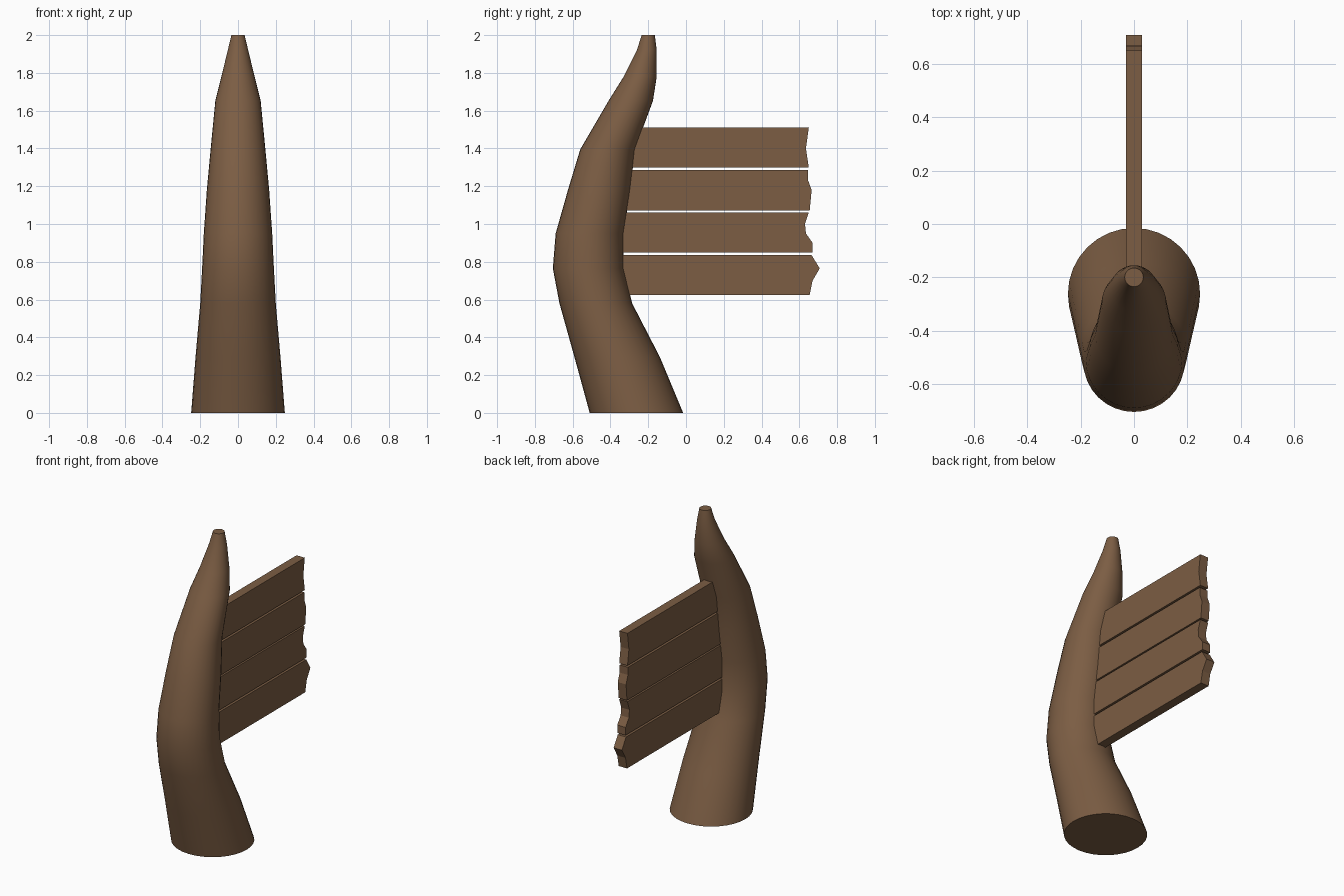
import bpy, bmesh, math

if "Cube" in bpy.data.objects:
    bpy.data.objects.remove(bpy.data.objects["Cube"])

wood = bpy.data.materials.new("brown wood")
wood.diffuse_color = (0.2, 0.11, 0.057, 1)
wood.use_nodes = True
wood.node_tree.nodes["Principled BSDF"].inputs["Base Color"].default_value = wood.diffuse_color


def make_object(name, bm):
    bmesh.ops.recalc_face_normals(bm, faces=bm.faces)
    mesh = bpy.data.meshes.new(name)
    bm.to_mesh(mesh)
    bm.free()
    mesh.materials.append(wood)
    obj = bpy.data.objects.new(name, mesh)
    bpy.context.collection.objects.link(obj)
    return obj


# Curved tapering post: rings given as (height, front y, back y, half width)
rings = [(0, -.51, -.015, .248), (.293, -.59, -.137, .225), (.58, -.67, -.285, .2),
         (.765, -.705, -.33, .19), (.95, -.69, -.33, .181), (1.18, -.625, -.295, .165),
         (1.395, -.56, -.27, .145), (1.652, -.41, -.175, .12), (1.78, -.33, -.155, .088),
         (1.92, -.26, -.155, .054), (2.0, -.235, -.165, .035)]
SIDES = 32
bm = bmesh.new()
loops = []
for z, front, back, rx in rings:
    cy, ry = (front + back) / 2, (back - front) / 2
    loops.append([bm.verts.new((rx * math.cos(a), cy + ry * math.sin(a), z))
                  for a in (2 * math.pi * i / SIDES for i in range(SIDES))])
for lo, hi in zip(loops, loops[1:]):
    for i in range(SIDES):
        j = (i + 1) % SIDES
        bm.faces.new((lo[i], lo[j], hi[j], hi[i]))
bm.faces.new(loops[0][::-1])
bm.faces.new(loops[-1])
post = make_object("curved_post", bm)
bpy.context.view_layer.objects.active = post
post.select_set(True)
bpy.ops.object.shade_smooth_by_angle(angle=math.radians(40))

# Broken planks: inner end y, then the jagged outer edge as (y, z) from bottom to top
planks = [
    (-.42, [(.655, .625), (.67, .70), (.708, .765), (.665, .835)]),
    (-.42, [(.67, .848), (.67, .90), (.635, .95), (.63, 1.0), (.65, 1.062)]),
    (-.40, [(.655, 1.072), (.665, 1.18), (.645, 1.235), (.645, 1.285)]),
    (-.34, [(.65, 1.298), (.635, 1.40), (.65, 1.51)]),
]
for n, (inner, edge) in enumerate(planks, 1):
    bm = bmesh.new()
    outline = [(inner, edge[0][1])] + edge + [(inner, edge[-1][1])]
    face = bm.faces.new([bm.verts.new((-.03, y, z)) for y, z in outline])
    ext = bmesh.ops.extrude_face_region(bm, geom=[face])
    bmesh.ops.translate(bm, vec=(.06, 0, 0),
                        verts=[v for v in ext["geom"] if isinstance(v, bmesh.types.BMVert)])
    make_object(f"broken_plank_{n}", bm)
